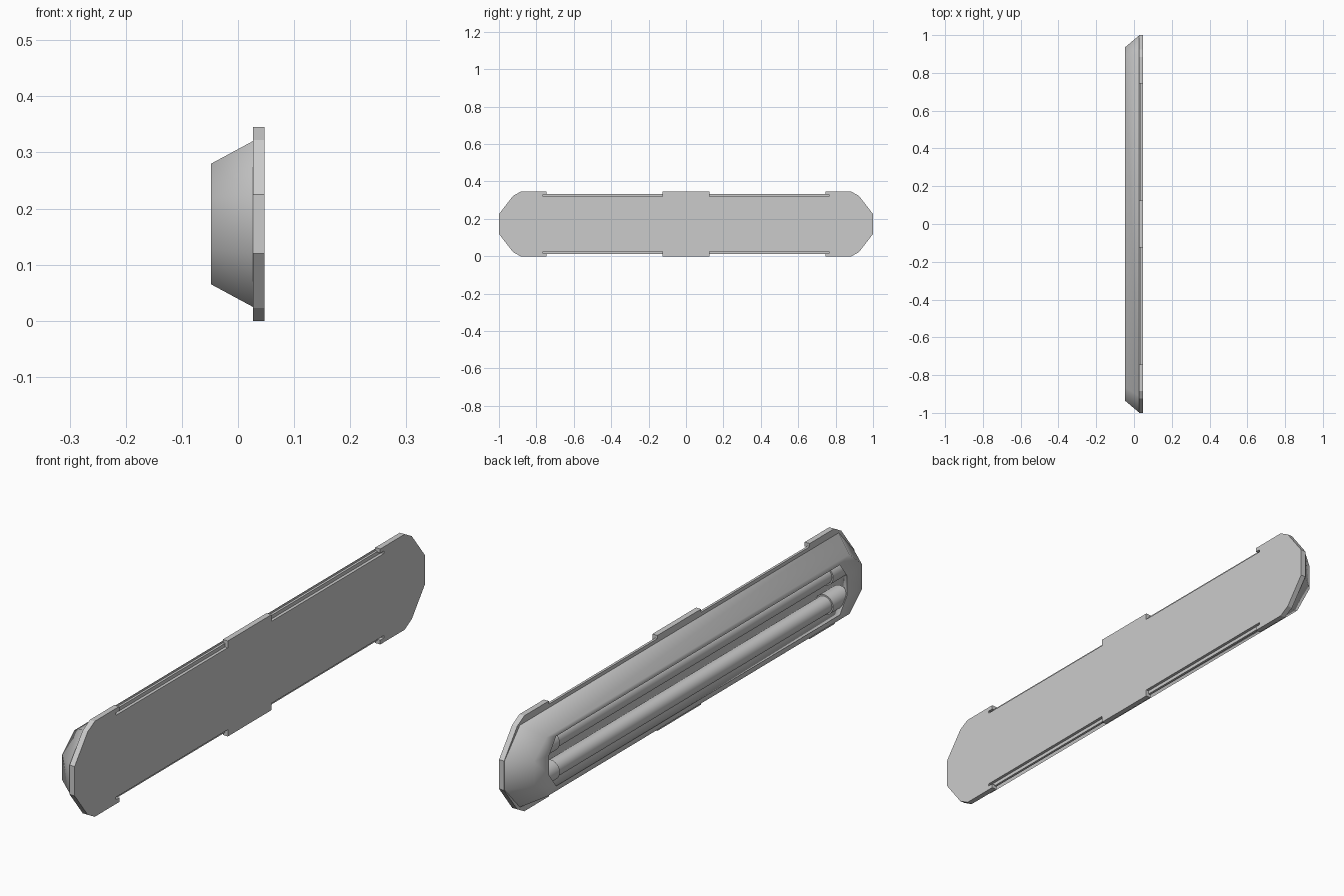
import bpy, math

if "Cube" in bpy.data.objects:
    bpy.data.objects.remove(bpy.data.objects["Cube"])

ZC = 0.1725  # mid height of the fixture


def make_object(name, verts, faces, smooth=None):
    mesh = bpy.data.meshes.new(name)
    mesh.from_pydata(verts, [], faces)
    mesh.update()
    ob = bpy.data.objects.new(name, mesh)
    bpy.context.collection.objects.link(ob)
    bpy.ops.object.select_all(action='DESELECT')
    bpy.context.view_layer.objects.active = ob
    ob.select_set(True)
    bpy.ops.object.mode_set(mode='EDIT')
    bpy.ops.mesh.select_all(action='SELECT')
    bpy.ops.mesh.normals_make_consistent(inside=False)
    bpy.ops.object.mode_set(mode='OBJECT')
    if smooth:
        bpy.ops.object.shade_smooth_by_angle(angle=math.radians(smooth))
    return ob


def mirrored(quarter):
    """Mirror a quarter outline (y, height from middle) into a full loop."""
    top = [(-y, h) for y, h in reversed(quarter)] + list(quarter)
    return top + [(y, -h) for y, h in reversed(top)]


def loop_verts(x, loop):
    return [(x, y, ZC + h) for y, h in loop]


def bridge(a, b, n):
    return [(a + i, a + (i + 1) % n, b + (i + 1) % n, b + i) for i in range(n)]


# Back plate with notched, undercut long edges
plate = mirrored([(0.125, 0.1725), (0.125, 0.148), (0.765, 0.148), (0.765, 0.157),
                  (0.745, 0.157), (0.745, 0.1725), (0.885, 0.1725),
                  (0.925, 0.15), (1.0, 0.053)])
n = len(plate)
make_object("back_plate", loop_verts(0.027, plate) + loop_verts(0.047, plate),
            bridge(0, n, n) + [tuple(range(n)), tuple(range(n, 2 * n))])

# Tapered hollow housing: outer base, outer rim, inner rim, inner base
sections = [
    (0.027, [(0.91, 0.148), (0.998, 0.052)]),
    (-0.048, [(0.865, 0.1075), (0.935, 0.046)]),
    (-0.048, [(0.81, 0.09), (0.85, 0.036)]),
    (0.026, [(0.86, 0.128), (0.92, 0.044)]),
]
verts, faces = [], []
for i, (x, quarter) in enumerate(sections):
    loop = mirrored(quarter)
    n = len(loop)
    verts += loop_verts(x, loop)
    faces += bridge(i * n, (i + 1) % 4 * n, n)
make_object("housing", verts, faces, 55)


# Thin clip strips lying in the plate notches
def box(name, x, y, z):
    v = [(a, b, c) for a in x for b in y for c in z]
    f = [(0, 1, 3, 2), (4, 6, 7, 5), (0, 4, 5, 1), (2, 3, 7, 6), (0, 2, 6, 4), (1, 5, 7, 3)]
    return make_object(name, v, f)


for sy in (-1, 1):
    for sz in (-1, 1):
        box("clip_strip", (0.027, 0.036), (sy * 0.125, sy * 0.765),
            (ZC + sz * 0.147, ZC + sz * 0.161))


# Two lamp tubes with a socket at each end
def rod(name, radius, length, y, z):
    bpy.ops.mesh.primitive_cylinder_add(vertices=24, radius=radius, depth=length,
                                        location=(-0.006, y, z),
                                        rotation=(math.pi / 2, 0, 0))
    bpy.context.object.name = name
    bpy.ops.object.shade_smooth_by_angle(angle=math.radians(35))


for z in (ZC - 0.053, ZC + 0.053):
    rod("lamp_tube", 0.031, 1.6, 0, z)
    for s in (-1, 1):
        rod("lamp_socket", 0.036, 0.09, s * 0.825, z)
